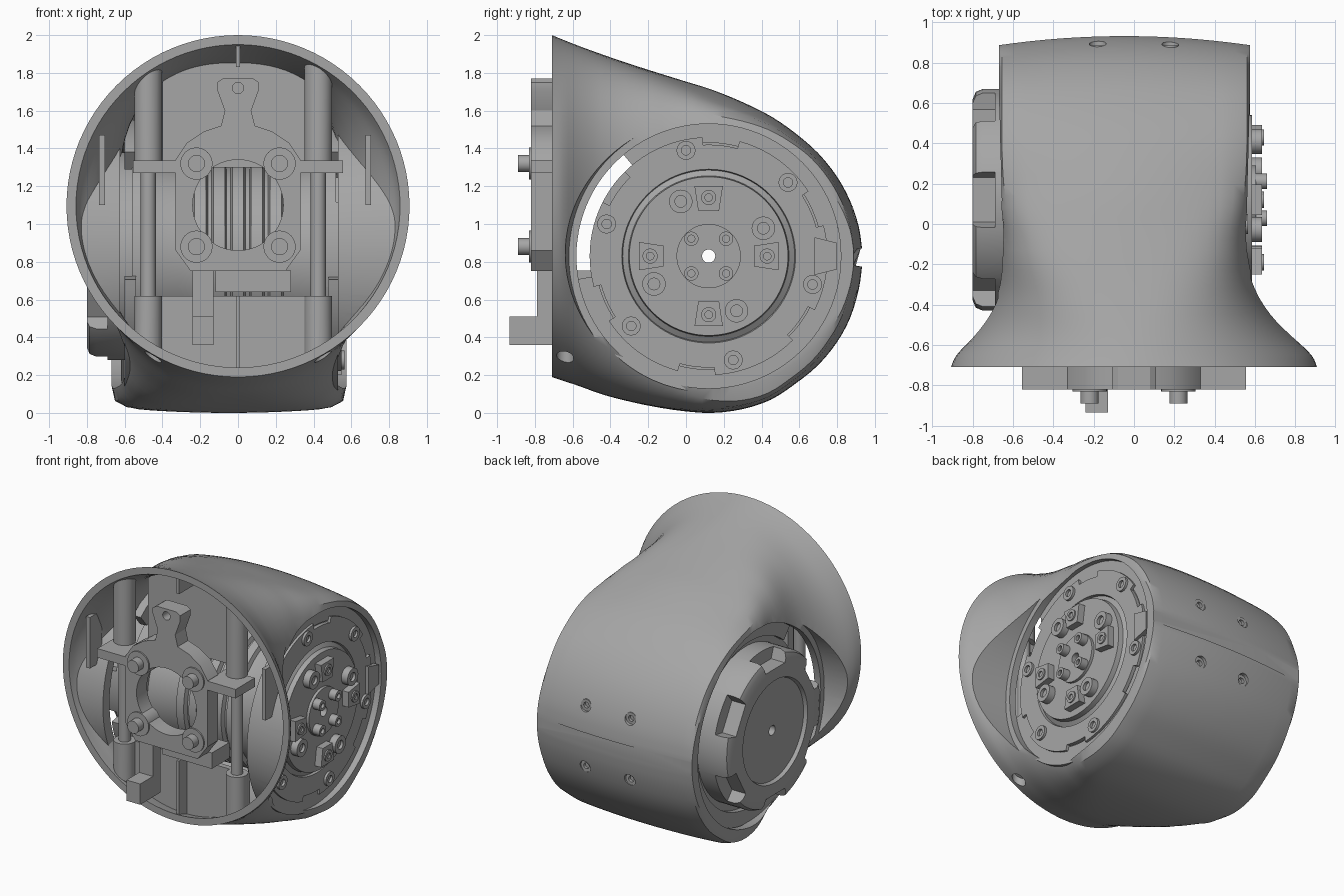
import bpy, bmesh
from math import cos, sin, pi, radians

if "Cube" in bpy.data.objects:
    bpy.data.objects.remove(bpy.data.objects["Cube"])

grey = bpy.data.materials.new("light_grey")
grey.use_nodes = True
COLOUR = (0.38, 0.38, 0.38, 1)
grey.diffuse_color = COLOUR
grey.node_tree.nodes["Principled BSDF"].inputs["Base Color"].default_value = COLOUR

CY, CZ = 0.12, 0.83          # joint axis, running along x


def smooth(ob):
    bpy.ops.object.select_all(action="DESELECT")
    ob.select_set(True)
    bpy.context.view_layer.objects.active = ob
    bpy.ops.object.shade_smooth_by_angle(angle=radians(30))


def loft(name, loops, closed=False):
    """Skin a series of loops that have equal point counts."""
    bm = bmesh.new()
    rings = [[bm.verts.new(p) for p in loop] for loop in loops]
    pairs = list(zip(rings, rings[1:])) + ([(rings[-1], rings[0])] if closed else [])
    n = len(rings[0])
    for a, b in pairs:
        for i in range(n):
            j = (i + 1) % n
            bm.faces.new((a[i], a[j], b[j], b[i]))
    if not closed:
        bm.faces.new(rings[0])
        bm.faces.new(rings[-1])
    bmesh.ops.recalc_face_normals(bm, faces=bm.faces)
    mesh = bpy.data.meshes.new(name)
    bm.to_mesh(mesh)
    bm.free()
    mesh.materials.append(grey)
    ob = bpy.data.objects.new(name, mesh)
    bpy.context.collection.objects.link(ob)
    smooth(ob)
    return ob


def place(pts, axis, d):
    order = {"x": lambda a, b: (d, a, b), "y": lambda a, b: (a, d, b), "z": lambda a, b: (a, b, d)}
    return [order[axis](*p) for p in pts]


def prism(name, pts, axis, lo, hi):
    return loft(name, [place(pts, axis, lo), place(pts, axis, hi)])


def arc(c, r, a0, a1, n):
    return [(c[0] + r * cos(radians(a0 + (a1 - a0) * i / n)),
             c[1] + r * sin(radians(a0 + (a1 - a0) * i / n))) for i in range(n + 1)]


def circle(c, r, n=32):
    return arc(c, r, 0, 360, n)[:-1]


def polar(a, pts):
    """Points given as (radius, offset) around the joint axis at angle a."""
    c, s = cos(radians(a)), sin(radians(a))
    return [(CY + r * c - t * s, CZ + r * s + t * c) for r, t in pts]


def box(name, x, y, z):
    return prism(name, [(x[0], z[0]), (x[1], z[0]), (x[1], z[1]), (x[0], z[1])], "y", *y)


def bolt(name, c, r, axis, lo, hi):
    """Round head with a socket."""
    steps = [(r, lo), (r, hi), (r * 0.5, hi), (r * 0.5, hi - 0.02)]
    return loft(name, [place(circle(c, q, 24), axis, t) for q, t in steps])


def lathe(name, profile, closed=True):
    return loft(name, [place(circle((CY, CZ), r, 96), "x", x) for x, r in profile], closed)


def boolean(ob, other, operation):
    m = ob.modifiers.new("Boolean", "BOOLEAN")
    m.object, m.operation, m.solver = other, operation, "EXACT"
    bpy.context.view_layer.objects.active = ob
    bpy.ops.object.modifier_apply(modifier=m.name)
    smooth(ob)


def cut(ob, cutter):
    boolean(ob, cutter, "DIFFERENCE")
    bpy.data.objects.remove(cutter)


# Shell: round front flange blending into a crowned barrel across the joint
# y, bottom, top, left edge, right edge, squareness
STATIONS = [
    (-.71, .19, 2.0, -.908, .908, 2), (-.65, .17, 1.975, -.88, .88, 2),
    (-.56, .14, 1.94, -.80, .79, 2.15), (-.45, .10, 1.90, -.735, .70, 2.5),
    (-.32, .065, 1.855, -.69, .63, 3.2), (-.18, .035, 1.81, -.675, .59, 4.5),
    (-.02, .01, 1.76, -.67, .575, 7), (.14, 0, 1.71, -.67, .575, 14),
    (.3, .02, 1.645, -.67, .575, 24), (.45, .07, 1.57, -.67, .575, 30),
    (.58, .155, 1.48, -.67, .575, 30), (.7, .253, 1.375, -.67, .575, 30),
    (.8, .375, 1.25, -.67, .575, 30), (.87, .505, 1.12, -.67, .575, 30),
    (.915, .655, .985, -.67, .575, 30), (.932, .775, .87, -.67, .575, 30)]


def refine(rows, steps=3):
    """Catmull-Rom rows between the stations."""
    out = []
    for i in range(len(rows) - 1):
        p, q, r, s = (rows[min(max(i + k, 0), len(rows) - 1)] for k in (-1, 0, 1, 2))
        for k in range(steps):
            t = k / steps
            out.append([b + t / 2 * (c - a + t * (2 * a - 5 * b + 4 * c - d + t * (3 * (b - c) + d - a)))
                        for a, b, c, d in zip(p, q, r, s)])
    return out + [list(rows[-1])]


def section(row, inset):
    y, zb, zt, xl, xr, n = row
    k = min(1, max(0, (y + .6) / .7))
    back = min(1, max(0, (y - .2) / .6))
    half_x, half_z = (xr - xl) / 2 - inset, (zt - zb) / 2 - inset * (1 - back * .8)
    pts = []
    for i in range(96):
        a = 2 * pi * i / 96
        c, s = cos(a), sin(a)
        r = (abs(c) ** n + abs(s) ** n) ** (-1 / n)
        u, v = c * r, s * r
        crown = (.12 - .11 * back if v > 0 else .035 - .025 * back) * k
        pts.append(((xl + xr) / 2 + u * half_x, y - .045 * u * u * back - inset * back,
                    (zb + zt) / 2 + v * half_z * (1 - crown * u * u)))
    return pts


rows = refine(STATIONS)
shell = loft("shell", [section(r, 0) for r in rows])
front = [-.76] + rows[0][1:]
cavity = loft("cavity_helper", [section(r, .05) for r in [front] + rows])
cavity.hide_render = True
for x0, x1, wall in ((.58, .96, .05), (-.675, -.96, -.05)):
    # scooped cheeks between the flange and each side opening
    cut(shell, lathe("cheek_cutter", [(x0, .74), (x1, .768)], False))
    cut(cavity, lathe("cheek_cutter", [(x0 - wall, .775), (x1, .805)], False))
boolean(shell, cavity, "DIFFERENCE")
cut(shell, prism("side_cutter", circle((CY, CZ), .70, 96), "x", .4, 1.2))
cut(shell, prism("side_cutter", circle((CY, CZ), .70, 96), "x", -1.2, -.5))
for x in (-.45, .45):
    cut(shell, prism("hole_cutter", circle((x, -.64), .045), "z", .1, .5))
for x in (-.18, .18):
    for z in (CZ - .22, CZ + .22):
        cut(shell, prism("hole_cutter", circle((x, z), .042), "y", .7, 1.1))
        bolt("back_screw", (x, z), .042, "y", .8, .885)

# Ledges inside both side openings, open toward the front
for name, lo, hi in (("right_ledge", .48, .53), ("left_ledge", -.6, -.54)):
    ring = arc((CY, CZ), .72, -170, 130, 80) + arc((CY, CZ), .6, 130, -170, 80)
    prism(name, ring, "x", lo, hi)

# Actuator turned about the joint axis, with ribs and a hollow shaft
ribs = []
for x in (.2, .1, 0, -.1, -.2):
    ribs += [(x + .04, .47), (x + .03, .5), (x - .03, .5), (x - .04, .47)]
actuator = lathe("actuator", [
    (.585, .035), (.585, .42), (.55, .425), (.53, .455), (.548, .46), (.548, .63), (.46, .63),
    (.46, .5), (.3, .47)] + ribs + [
    (-.3, .47), (-.46, .5), (-.46, .61), (-.56, .61), (-.56, .55), (-.75, .55), (-.785, .535),
    (-.8, .5), (-.8, .37), (-.775, .36), (-.775, .035)])
for i in range(6):
    # grip notches around the left cap, edge steps around the right disc
    notch = polar(60 * i + 30, ((.455, -.11), (.455, .11), (.65, .18), (.65, -.18)))
    cut(actuator, prism("notch_cutter", notch, "x", -.9, -.69))
    a = 60 * i + 15
    step = arc((CY, CZ), .59, a, a + 18, 6) + arc((CY, CZ), .7, a + 18, a, 6)
    cut(actuator, prism("step_cutter", step, "x", .52, .7))

# Right output face: hub, keyed lugs and bolts
lathe("hub", [(.58, .17), (.605, .17), (.605, .035), (.58, .035)])
for a in (0, 90, 180, 270):
    lug = polar(a, ((.24, -.055), (.24, .055), (.37, .075), (.37, -.075)))
    prism("lug", lug, "x", .58, .635)
    bolt("lug_screw", polar(a, [(.31, 0)])[0], .04, "x", .6, .645)
    bolt("face_bolt", polar(a + 27, [(.325, 0)])[0], .062, "x", .58, .635)
    bolt("hub_bolt", polar(a + 45, [(.13, 0)])[0], .038, "x", .6, .66)
for c in ((0, 1.39), (.54, 1.22), (-.42, 1.0), (-.29, .46), (.25, .28), (.67, .68)):
    bolt("rim_bolt", c, .05, "x", .5, .565)
prism("rim_lug", [(.68, .73), (.8, .76), (.8, .9), (.68, .93)], "x", .5, .57)

# Front bracket with bore, tab, arms and foot
half = [(.33, .86), (.33, 1.34), (.27, 1.43), (.18, 1.49), (.09, 1.52), (.07, 1.6),
        (.11, 1.71), (.11, 1.75), (.08, 1.77)]
outline = [(.25, .75)] + half + [(-x, z) for x, z in reversed(half)] + [(-.25, .75)]
bracket = prism("bracket", outline, "y", -.82, -.7)
cut(bracket, prism("bore_cutter", circle((0, 1.1), .24, 48), "y", -1, -.4))
cut(bracket, prism("tab_cutter", circle((0, 1.72), .03), "y", -1, -.4))
for sx in (-1, 1):
    box("arm", sorted((sx * .32, sx * .555)), (-.82, -.6), (1.27, 1.335))
    for z in (.88, 1.32):
        prism("boss", circle((sx * .22, z), .085), "y", -.7, -.83)
        prism("peg", circle((sx * .22, z), .045), "y", -.7, -.89)
box("bracket_leg", (-.24, -.13), (-.79, -.7), (.36, .77))
box("bracket_foot", (-.24, -.13), (-.935, -.72), (.36, .51))
box("bracket_ledge", (-.12, .28), (-.7, -.5), (.64, .755))

# Posts, inner walls and stiffening ribs, trimmed to the shell's inside
inner = []
for x in (-.475, .425):
    post = (x, -.62)
    inner.append(prism("upper_post", circle(post, .073), "z", 1.335, 1.85))
    inner.append(prism("lower_post", circle(post, .073), "z", .2, .62))
    prism("rod", circle(post, .04), "z", .6, 1.35)
inner += [
    box("lower_wall", (-.54, .49), (-.6, -.56), (.12, .62)),
    box("upper_wall", (-.4, .36), (-.46, -.42), (1.3, 1.95)),
    box("top_rib", (-.01, .01), (-.69, -.45), (1.83, 1.97)),
    box("bottom_rib", (-.01, .01), (-.69, -.55), (.15, .62))]
for x in (-.72, .69):
    inner.append(box("side_rib", (x - .015, x + .015), (-.69, -.55), (1.1, 1.47)))
for part in inner:
    boolean(part, cavity, "INTERSECT")
bpy.data.objects.remove(cavity)
